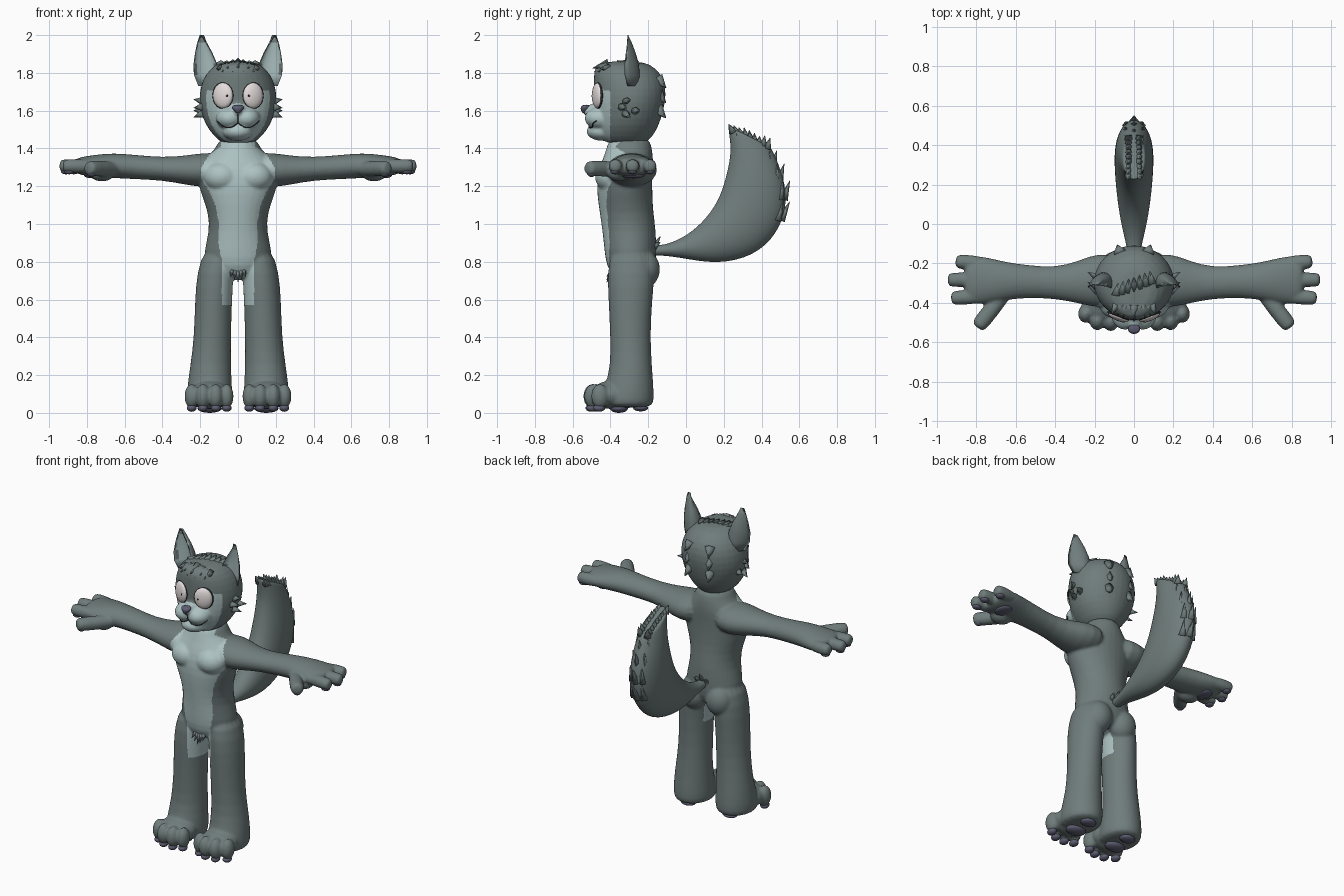
import bpy, bmesh, math, random
from mathutils import Vector, Matrix
from mathutils.bvhtree import BVHTree

random.seed(4)
if "Cube" in bpy.data.objects:
    bpy.data.objects.remove(bpy.data.objects["Cube"])


def material(name, rgb):
    m = bpy.data.materials.new(name)
    m.use_nodes = True
    m.diffuse_color = (*rgb, 1)
    m.node_tree.nodes["Principled BSDF"].inputs["Base Color"].default_value = (*rgb, 1)
    return m


FUR = material("grey fur", (0.16, 0.205, 0.2))
PALE = material("pale fur", (0.42, 0.54, 0.54))
WHITE = material("eye white", (0.78, 0.72, 0.72))
PAD = material("purple pad", (0.11, 0.11, 0.17))
DARK = material("dark line", (0.02, 0.024, 0.024))


def loft(bm, rings, n=16, shape=None):
    """Skin closed rings given as (centre, axis u, axis v)."""
    shape = shape or (lambda a: (math.cos(a), math.sin(a)))
    rows = []
    for c, u, v in rings:
        pts = [shape(math.tau * i / n) for i in range(n)]
        rows.append([bm.verts.new(Vector(c) + Vector(u) * p + Vector(v) * q) for p, q in pts])
    faces = [bm.faces.new(rows[0]), bm.faces.new(rows[-1])]
    for a, b in zip(rows, rows[1:]):
        for i in range(n):
            j = (i + 1) % n
            faces.append(bm.faces.new((a[i], a[j], b[j], b[i])))
    bmesh.ops.recalc_face_normals(bm, faces=faces)


def stack(bm, rows):
    """Vertical loft of (z, x, y, rx, ry)."""
    loft(bm, [((x, y, z), (rx, 0, 0), (0, ry, 0)) for z, x, y, rx, ry in rows])


def ball(bm, c, r, turn=0):
    m = Matrix.Translation(c) @ Matrix.Rotation(turn, 4, 'Z') @ Matrix.Diagonal((*r, 1))
    bmesh.ops.create_uvsphere(bm, u_segments=16, v_segments=10, radius=1, matrix=m)


def capsule(bm, a, b, r):
    a, b = Vector(a), Vector(b)
    d = (b - a).normalized()
    side = d.cross((0, 0, 1)).normalized()
    up = side.cross(d)
    prof = [(a, 0.5), (a + d * r * 0.4, 0.95), (b - d * r * 0.6, 1), (b - d * r * 0.15, 0.8), (b, 0.45)]
    loft(bm, [(c, side * r * k, up * r * k) for c, k in prof], 12)


def spike(bm, base, tip, r):
    base, d = Vector(base), Vector(tip) - Vector(base)
    m = Matrix.Translation(base + d / 2) @ d.to_track_quat('Z', 'Y').to_matrix().to_4x4()
    bmesh.ops.create_cone(bm, cap_ends=True, segments=6, radius1=r, radius2=0.001,
                          depth=d.length, matrix=m)


def make(name, bm, *mats, subsurf=0, voxel=0, smooth=0):
    me = bpy.data.meshes.new(name)
    bm.to_mesh(me)
    bm.free()
    ob = bpy.data.objects.new(name, me)
    bpy.context.collection.objects.link(ob)
    if subsurf:
        ob.modifiers.new("round", 'SUBSURF').levels = subsurf
    if voxel:
        rm = ob.modifiers.new("fuse", 'REMESH')
        rm.mode, rm.voxel_size = 'VOXEL', voxel
        sm = ob.modifiers.new("blend", 'SMOOTH')
        sm.factor, sm.iterations = 0.5, smooth
    if ob.modifiers:
        dg = bpy.context.evaluated_depsgraph_get()
        ob.data = bpy.data.meshes.new_from_object(ob.evaluated_get(dg))
        ob.modifiers.clear()
        ob.data.name = name
    ob.data.materials.clear()
    for m in mats:
        ob.data.materials.append(m)
    for p in ob.data.polygons:
        p.use_smooth = True
        p.material_index = 0
    return ob


def paint(ob, rule):
    for p in ob.data.polygons:
        p.material_index = int(rule(p.center, p.normal))


def blend(z, table):
    """Linear lookup in a descending (z, value) table."""
    for (z1, w1), (z0, w0) in zip(table, table[1:]):
        if z0 <= z <= z1:
            return w0 + (w1 - w0) * (z - z0) / (z1 - z0)
    return 0


# Body: torso, legs, feet, arms and hands fused into one skin
bm = bmesh.new()
stack(bm, [(z, 0, y, rx, ry) for z, y, rx, ry in [
    (0.7, -.29, .1, .09), (.78, -.29, .18, .135), (.86, -.295, .185, .14), (.96, -.3, .155, .145),
    (1.06, -.315, .16, .145), (1.16, -.325, .2, .15), (1.26, -.325, .23, .15), (1.33, -.31, .2, .14),
    (1.39, -.3, .12, .125), (1.47, -.3, .1, .11)]])
toes = [(.06, -.475, .042), (.118, -.495, .046), (.186, -.49, .046), (.245, -.455, .044)]
fingers = [(-.19, .905), (-.283, .945), (-.376, .928)]
for s in (1, -1):
    stack(bm, [(z, s * x, y, rx, ry) for z, x, y, rx, ry in [
        (.88, .1, -.29, .08, .11), (.74, .12, -.29, .1, .13), (.6, .13, -.295, .1, .118),
        (.4, .135, -.295, .1, .108), (.25, .145, -.29, .11, .112), (.15, .15, -.3, .12, .13),
        (.06, .15, -.31, .125, .145), (.025, .15, -.31, .11, .13)]])
    ball(bm, (s * .15, -.4, .095), (.12, .11, .075))
    ball(bm, (s * .085, -.4, 1.25), (.1, .085, .08))
    ball(bm, (s * .09, -.22, .76), (.09, .085, .1))
    for x, y, r in toes:
        ball(bm, (s * x, y, .088), (r * .9, r * 1.1, .066))
    loft(bm, [((s * x, y, z), (0, ry, 0), (0, 0, rz)) for x, y, z, ry, rz in [
        (.05, -.29, 1.29, .13, .09), (.18, -.285, 1.285, .145, .095), (.28, -.295, 1.285, .11, .078),
        (.4, -.3, 1.292, .08, .062), (.55, -.29, 1.302, .085, .066), (.66, -.29, 1.31, .1, .068),
        (.76, -.285, 1.307, .125, .06), (.84, -.285, 1.307, .125, .048), (.86, -.285, 1.307, .11, .035)]])
    for y, x in fingers:
        capsule(bm, (s * .76, y * .9 - .028, 1.307), (s * x, y, 1.307), .04)
    capsule(bm, (s * .64, -.33, 1.29), (s * .795, -.525, 1.295), .045)
    ball(bm, (s * .72, -.36, 1.27), (.07, .06, .045))
body = make("body", bm, FUR, PALE, subsurf=1, voxel=.008, smooth=6)
BELLY = [(1.5, .09), (1.41, .09), (1.37, .15), (1.3, .195), (1.24, .195), (1.17, .15), (1.1, .12),
         (1, .1), (.9, .105), (.8, .085), (.7, .085), (.57, .085)]
paint(body, lambda c, n: abs(c.x) < blend(c.z, BELLY) and c.y < -.3 + .06 * (c.z < .72))

# Head with muzzle and cheeks
bm = bmesh.new()
stack(bm, [(z, 0, y, rx, ry) for z, y, rx, ry in [
    (1.42, -.32, .08, .1), (1.46, -.32, .125, .145), (1.52, -.31, .175, .17), (1.6, -.3, .205, .185),
    (1.68, -.295, .212, .195), (1.76, -.3, .195, .192), (1.82, -.32, .155, .172), (1.865, -.34, .09, .12)]])
ball(bm, (0, -.445, 1.49), (.085, .085, .05))
for s in (1, -1):
    ball(bm, (s * .045, -.45, 1.56), (.075, .09, .06))
ball(bm, (0, -.46, 1.6), (.045, .09, .04))
head = make("head", bm, FUR, PALE, subsurf=1, voxel=.008, smooth=5)
paint(head, lambda c, n: c.y < -.4 and c.z < 1.745 - .25 * abs(c.x) and abs(c.x) < .17
      and not (c.z > 1.64 and abs(c.x) < .03 + .3 * (c.z - 1.64)))
skin = BVHTree.FromPolygons([v.co for v in head.data.vertices],
                            [p.vertices for p in head.data.polygons])


def on_face(x, z, gap=0):
    hit = skin.ray_cast(Vector((x, -2, z)), Vector((0, 1, 0)))[0]
    return Vector((x, (hit.y if hit else -.4) - gap, z))


# Eyes, each with a dark rim and a small pupil
for s, side in ((1, "left"), (-1, "right")):
    c = on_face(s * .08, 1.68)
    for name, mat, off, size in (("eye_rim", DARK, .003, (.06, .014, .071)),
                                 ("eye", WHITE, -.001, (.056, .022, .067))):
        bm = bmesh.new()
        ball(bm, c + Vector((0, off, 0)), size, s * .38)
        make(f"{side}_{name}", bm, mat)
    bm = bmesh.new()
    ball(bm, c + Vector((-s * .022, -.028, -.002)), (.005, .003, .007), s * .3)
    make(f"{side}_pupil", bm, DARK)

# Nose: rounded wedge, wide at the top
bm = bmesh.new()
loft(bm, [((0, y, z), (w, 0, 0), (0, d, 0)) for z, y, w, d in [
    (1.585, -.535, .008, .012), (1.6, -.535, .022, .022), (1.618, -.535, .036, .026), (1.632, -.525, .026, .02)]], 12)
make("nose", bm, PAD, subsurf=2)


# Mouth line laid on the muzzle
def line(name, pts):
    bm = bmesh.new()
    for a, b in zip(pts, pts[1:]):
        capsule(bm, a, b + (b - a) * .2, .003)
    make(name, bm, DARK)


line("mouth", [on_face(x / 100, 1.535 - .03 * abs(math.sin(math.pi * x / 11)) + .01 * abs(x) / 11)
               for x in range(-11, 12)])
line("lip_crease", [on_face(0.0005, 1.59 - .011 * i) for i in range(6)])


# Ears: crescent section, pale inside
def crescent(a):
    return math.cos(a), math.sin(a) if math.sin(a) > 0 else -.55 * math.sin(a)


for s, side in ((1, "left"), (-1, "right")):
    bm = bmesh.new()
    loft(bm, [((s * x, y, z), (s * w, 0, 0), (-s * .02, d, 0)) for z, x, y, w, d in [
        (1.73, .165, -.31, .045, .07), (1.79, .17, -.325, .064, .08), (1.85, .175, -.325, .06, .075),
        (1.91, .184, -.318, .043, .05), (1.96, .194, -.312, .022, .025), (2, .2, -.31, .003, .004)]], 20, crescent)
    ear = make(f"{side}_ear", bm, FUR, PALE)
    paint(ear, lambda c, n: n.y < -.2 and abs(c.x - s * (.17 + .1 * max(0, c.z - 1.8))) < .05 and c.z < 1.96)

# Tail: sweeping crescent from (outer y, z, inner y, z, half width)
bm = bmesh.new()
loft(bm, [((0, (a + c) / 2, (b + d) / 2), (w, 0, 0), (0, (a - c) / 2, (b - d) / 2)) for a, b, c, d, w in [
    (-.2, .83, -.2, .89, .03), (-.12, .835, -.12, .885, .035), (0, .815, -.02, .925, .065),
    (.17, .785, .08, 1.0, .087), (.36, .825, .17, 1.12, .1), (.485, .94, .21, 1.25, .102),
    (.54, 1.09, .235, 1.37, .095), (.525, 1.24, .23, 1.45, .08), (.46, 1.39, .22, 1.515, .06),
    (.45, 1.41, .225, 1.52, .055)]])
make("tail", bm, FUR, subsurf=2)

# Tail tufts: ragged end and outer edge
bm = bmesh.new()
for i in range(9):
    t = i / 8
    for x in (-.025, .025):
        y, z = .25 + .18 * t, 1.485 - .085 * t
        spike(bm, (x, y, z), (x * 1.3, y - .025 + .04 * t, z + random.uniform(.04, .06)), .025)
for y, z, dy in ((.5, 1.05, .05), (.515, 1.16, .035), (.49, 1.25, .03), (.46, 1.32, .02)):
    for x in (-.035, 0, .035):
        spike(bm, (x, y - abs(x) * .5, z - .03), (x * 1.2, y + dy - abs(x), z + .07), .025)
for x in (-.03, 0, .03):
    spike(bm, (x, -.17, .88), (x * 1.3, -.135, .935 - abs(x)), .02)
make("tail_tufts", bm, FUR)

# Hair, cheek and belly tufts
bm = bmesh.new()
for i in range(-4, 5):
    x = i * .022
    spike(bm, (x, -.41, 1.85 - abs(x) * .3), (x * 1.3, -.495 + abs(x) * .4, 1.825 - .02 * (i % 2)), .025)
for i in range(7):
    x = (i - 3) * .03
    spike(bm, (x, -.36 + .01 * i, 1.84), (x * .9, -.3 + .01 * i, 1.88 - abs(x) * .3), .028)
for s in (1, -1):
    for z, dz, y in ((1.65, .01, -.32), (1.62, -.005, -.34), (1.585, -.02, -.32), (1.6, 0, -.27)):
        spike(bm, (s * .185, y, z), (s * .235, y + .025, z + dz), .024)
    for z in (1.58, 1.66, 1.74):
        spike(bm, (s * .07, -.15, z + .03), (s * .085, -.105, z - .02), .035)
make("head_tufts", bm, FUR)
bm = bmesh.new()
for i in range(-2, 3):
    spike(bm, (i * .014, -.385, .76), (i * .02, -.42, .69 + .015 * abs(i)), .017)
make("belly_tuft", bm, FUR)

# Pads under feet and hands
for s, side in ((1, "left"), (-1, "right")):
    bm = bmesh.new()
    for x, y, r in toes:
        ball(bm, (s * x, y - .005, .026), (.026, .032, .02))
    ball(bm, (s * .15, -.355, .024), (.065, .048, .024))
    ball(bm, (s * .15, -.24, .026), (.05, .04, .018))
    make(f"{side}_foot_pads", bm, PAD)
    bm = bmesh.new()
    for y, x in fingers:
        ball(bm, (s * (x - .035), y, 1.277), (.028, .024, .014))
    ball(bm, (s * .77, -.28, 1.256), (.045, .06, .014))
    ball(bm, (s * .775, -.5, 1.275), (.026, .026, .026))
    make(f"{side}_hand_pads", bm, PAD)
